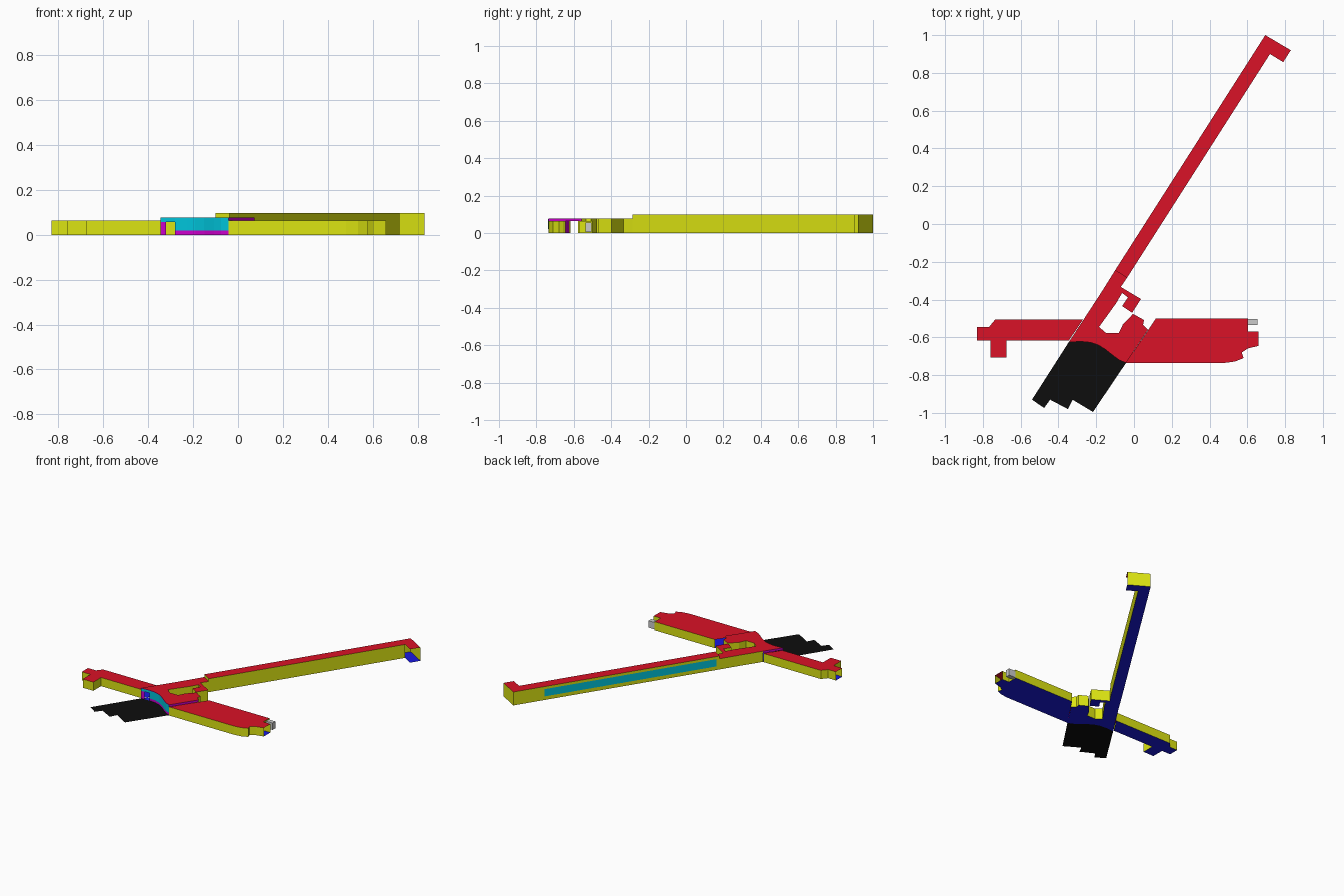
import bpy, bmesh
from mathutils import Vector

if "Cube" in bpy.data.objects:
    bpy.data.objects.remove(bpy.data.objects["Cube"])


def material(name, rgb):
    m = bpy.data.materials.new(name)
    m.diffuse_color = (*rgb, 1)
    m.use_nodes = True
    m.node_tree.nodes["Principled BSDF"].inputs["Base Color"].default_value = m.diffuse_color
    return m


RED = material("roof_red", (.7, .006, .02))
YELLOW = material("wall_yellow", (.72, .78, .006))
BLUE = material("floor_blue", (.01, .01, .75))
MAGENTA = material("accent_magenta", (.6, .0, .6))
CYAN = material("glass_cyan", (.0, .55, .7))
BLACK = material("apron_black", (.004, .004, .004))


def finish(name, bm, mats):
    me = bpy.data.meshes.new(name)
    bm.to_mesh(me)
    bm.free()
    for m in mats:
        me.materials.append(m)
    ob = bpy.data.objects.new(name, me)
    bpy.context.collection.objects.link(ob)
    return ob


def shell(name, pts, h, start={}, accent=()):
    """Hollow building from a counter-clockwise plan.
    start: edge index -> height where its wall begins (h = open)."""
    bm = bmesh.new()

    def face(cos, mat):
        f = bm.faces.new([bm.verts.new(c) for c in cos])
        f.material_index = mat
    face([(x, y, h) for x, y in pts], 0)
    face([(x, y, 0) for x, y in reversed(pts)], 2)
    for i, (a, b) in enumerate(zip(pts, pts[1:] + pts[:1])):
        z = start.get(i, 0)
        if z < h:
            face([(*a, z), (*b, z), (*b, h), (*a, h)], 3 if i in accent else 1)
    bmesh.ops.remove_doubles(bm, verts=bm.verts, dist=1e-5)
    return finish(name, bm, [RED, YELLOW, BLUE, MAGENTA])


def strip(name, a, b, z0, z1, cols, rows, mat, offset=0):
    """Upright panel divided into panes, running from a to b."""
    a, b = Vector(a), Vector(b)
    d = (b - a).normalized()
    n = Vector((d.y, -d.x)) * offset
    bm = bmesh.new()
    grid = [[bm.verts.new((*(a.lerp(b, i / cols) + n), z0 + (z1 - z0) * j / rows))
             for j in range(rows + 1)] for i in range(cols + 1)]
    for i in range(cols):
        for j in range(rows):
            bm.faces.new((grid[i][j], grid[i + 1][j], grid[i + 1][j + 1], grid[i][j + 1]))
    return finish(name, bm, [mat])


LOW, MID, TALL = .063, .078, .098

# Long pier: hook at the far end is open towards the front
shell("long_pier", [(-.10, -.245), (-.037, -.285), (.72, .90), (.79, .857),
                    (.83, .92), (.695, 1.0)], TALL, {0: MID, 2: TALL, 3: TALL})
p0, p1 = Vector((-.10, -.245)), Vector((.695, 1.0))
strip("pier_windows", p1.lerp(p0, .15), p1.lerp(p0, .985), .027, .08, 60, 4, CYAN, .002)

# Connector between pier and hall, with its side hook
shell("connector", [(-.175, -.365), (-.095, -.42), (-.063, -.365), (-.032, -.388),
                    (-.063, -.434), (-.01, -.47), (.037, -.397), (-.07, -.333),
                    (-.037, -.285), (-.10, -.245)], MID, {0: MID, 8: MID})

# Central hall with curved glazed front
front = [(-.345, -.625), (-.32, -.624), (-.28, -.622), (-.23, -.627), (-.19, -.64),
         (-.15, -.665), (-.106, -.70), (-.075, -.722), (-.042, -.735)]
hall = front + [(.074, -.56), (.048, -.534), (.053, -.508), (-.005, -.476),
                (-.058, -.53), (-.08, -.577), (-.148, -.577), (-.185, -.545),
                (-.095, -.42), (-.175, -.365), (-.267, -.506)]
n = len(hall)
shell("central_hall", hall, MID, {1: .058, 8: LOW, 17: MID, n - 1: LOW},
      accent=[*range(9), n - 1])
for i, (a, b) in enumerate(zip(front, front[1:])):
    low = .058 if i < 2 else .02
    strip(f"front_glass_{i + 1}", a, b, low, MID - .002, 3, 1 if i < 2 else 5, CYAN, .002)

# Low wings, open where they join the hall and at their outer ends
shell("east_wing", [(-.042, -.735), (.48, -.735), (.535, -.728), (.58, -.71), (.57, -.68),
                    (.605, -.658), (.66, -.645), (.66, -.57), (.603, -.57), (.603, -.5),
                    (.116, -.5)], LOW, {6: LOW, 10: LOW})
shell("west_wing", [(-.345, -.617), (-.675, -.617), (-.675, -.706), (-.76, -.706),
                    (-.76, -.617), (-.83, -.617), (-.83, -.545), (-.767, -.545),
                    (-.735, -.506), (-.27, -.506)][::-1], LOW, {3: LOW, 9: LOW})

# Grey service box on the east end
bpy.ops.mesh.primitive_cube_add(size=1, location=(.629, -.52, .03))
box = bpy.context.object
box.name = "service_box"
box.scale = (.052, .032, .05)

# Black ground apron with stepped outer edge
bm = bmesh.new()
plan = [(-.54, -.93), (-.476, -.974), (-.444, -.93), (-.35, -.98), (-.325, -.93),
        (-.217, -.995)] + front[::-1]
bm.faces.new([bm.verts.new((x, y, .002)) for x, y in plan])
finish("ground_apron", bm, [BLACK])
